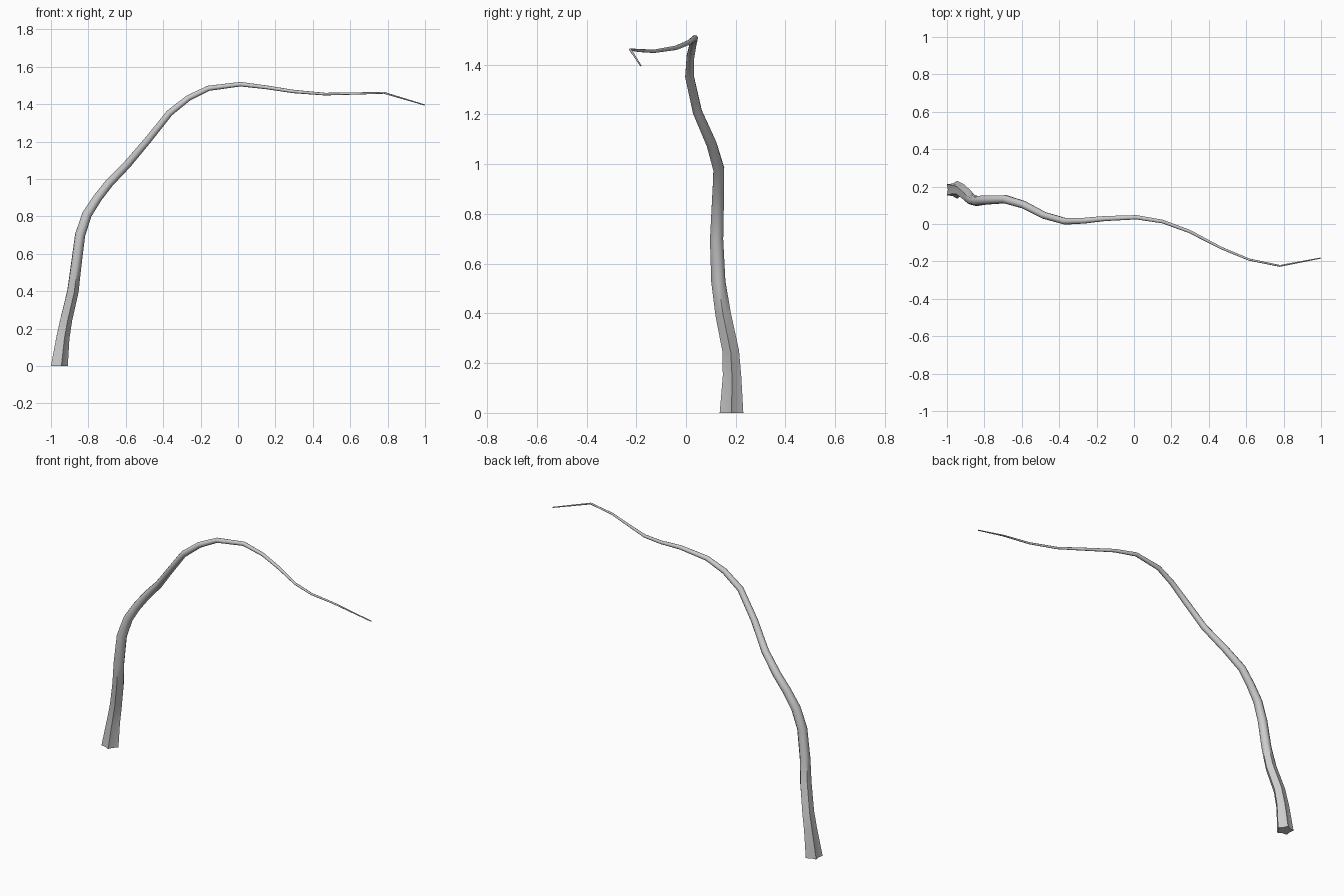
import bpy, bmesh, math
from mathutils import Vector

if "Cube" in bpy.data.objects:
    bpy.data.objects.remove(bpy.data.objects["Cube"])

# centre line and outer radius: x, y, z, r
PATH = [
    (-.96, .183, 0, .050), (-.94, .185, .15, .039), (-.921, .180, .25, .035),
    (-.885, .149, .40, .033), (-.868, .130, .53, .030), (-.845, .123, .70, .028),
    (-.808, .127, .81, .026), (-.750, .130, .90, .024), (-.687, .132, .98, .023),
    (-.590, .103, 1.08, .021), (-.480, .046, 1.21, .019), (-.366, .014, 1.353, .018),
    (-.265, .018, 1.433, .016), (-.158, .029, 1.485, .014), (.013, .036, 1.507, .012),
    (.153, .013, 1.490, .010), (.297, -.040, 1.468, .009), (.465, -.128, 1.454, .007),
    (.615, -.190, 1.457, .006), (.780, -.224, 1.461, .005), (.998, -.182, 1.396, .003),
]
SIDES = 10
pts = [Vector(p[:3]) for p in PATH]

bm = bmesh.new()
rings = []
side = Vector((1, 0, 0))
tangent = Vector((0, 0, 1))
for i, p in enumerate(pts):
    # carry the ring frame along the bend; the foot stays level
    if i == 0:
        new = Vector((0, 0, 1))
    else:
        new = (p - pts[i - 1]).normalized()
        if i < len(pts) - 1:
            new = (new + (pts[i + 1] - p).normalized()).normalized()
    side = tangent.rotation_difference(new) @ side
    tangent = new
    up = tangent.cross(side)
    # five root lobes that fade with height
    groove = 1 - 0.30 * max(0, 1 - i / 6)
    ring = []
    for k in range(SIDES):
        a = math.tau * k / SIDES
        r = PATH[i][3] * (groove if k % 2 else 1)
        ring.append(bm.verts.new(p + r * (math.cos(a) * side + math.sin(a) * up)))
    rings.append(ring)

# skin and end caps
for a, b in zip(rings, rings[1:]):
    for k in range(SIDES):
        n = (k + 1) % SIDES
        bm.faces.new((a[k], a[n], b[n], b[k]))
bm.faces.new(rings[0][::-1])
bm.faces.new(rings[-1])
bmesh.ops.recalc_face_normals(bm, faces=bm.faces)

mesh = bpy.data.meshes.new("bent_trunk")
bm.to_mesh(mesh)
bm.free()
trunk = bpy.data.objects.new("bent_trunk", mesh)
bpy.context.collection.objects.link(trunk)
bpy.context.view_layer.objects.active = trunk
trunk.select_set(True)
bpy.ops.object.shade_smooth_by_angle(angle=math.radians(50))
